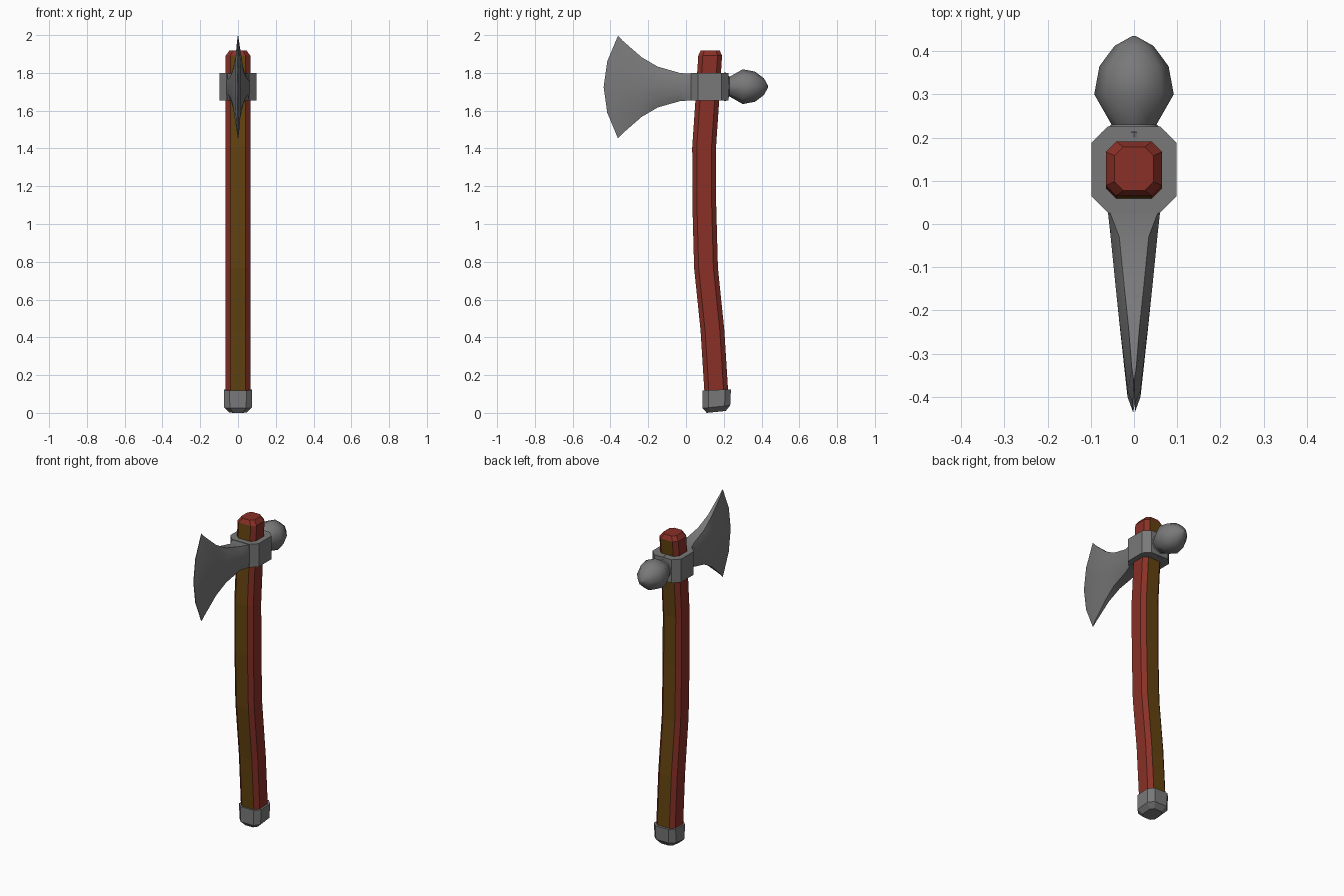
import bpy, bmesh, math
from mathutils import Vector

if "Cube" in bpy.data.objects:
    bpy.data.objects.remove(bpy.data.objects["Cube"])


def material(name, rgb):
    m = bpy.data.materials.new(name)
    m.diffuse_color = (*rgb, 1)
    m.use_nodes = True
    m.node_tree.nodes["Principled BSDF"].inputs["Base Color"].default_value = m.diffuse_color
    return m


RED = material("red wood", (0.25, 0.03, 0.02))
BROWN = material("brown wood", (0.125, 0.055, 0.005))
STEEL = material("grey steel", (0.19, 0.19, 0.19))


def loft(name, rings, mats, rule=None, smooth=None):
    """Skin a list of closed rings and cap both ends."""
    bm = bmesh.new()
    vs = [[bm.verts.new(p) for p in r] for r in rings]
    n = len(rings[0])
    for a, b in zip(vs, vs[1:]):
        for i in range(n):
            j = (i + 1) % n
            bm.faces.new((a[i], a[j], b[j], b[i]))
    bm.faces.new(vs[0])
    bm.faces.new(vs[-1])
    bmesh.ops.recalc_face_normals(bm, faces=bm.faces)
    if rule:
        for f in bm.faces:
            f.material_index = rule(f)
    me = bpy.data.meshes.new(name)
    bm.to_mesh(me)
    bm.free()
    for m in mats:
        me.materials.append(m)
    ob = bpy.data.objects.new(name, me)
    bpy.context.collection.objects.link(ob)
    if smooth:
        bpy.ops.object.select_all(action='DESELECT')
        ob.select_set(True)
        bpy.context.view_layer.objects.active = ob
        bpy.ops.object.shade_smooth_by_angle(angle=math.radians(smooth))
    return ob


def octagon(y, z, hx, hy, cut, tilt=0.0):
    """Chamfered rectangle centred on (0, y, z), sloping along y by tilt."""
    a, b = hx - cut, hy - cut
    pts = [(hx, -b), (hx, b), (a, hy), (-a, hy), (-hx, b), (-hx, -b), (-a, -hy), (a, -hy)]
    return [Vector((px, y + py, z + py * tilt)) for px, py in pts]


# curved handle: brown on the front and back faces, red elsewhere
path = [(0.163, 0.06), (0.16, 0.12), (0.14, 0.44), (0.106, 0.77),
        (0.097, 1.10), (0.096, 1.41), (0.113, 1.66), (0.128, 1.895)]
rings = [octagon(y, z, 0.065, 0.063, 0.024) for y, z in path]
rings.append(octagon(0.128, 1.922, 0.045, 0.05, 0.02))
loft("handle", rings, [RED, BROWN],
     lambda f: int(abs(f.normal.y) > 0.85 and abs(f.normal.z) < 0.4))

# pommel cap at the foot
loft("pommel", [octagon(0.16, 0.008, 0.045, 0.05, 0.02, 0.1),
                octagon(0.161, 0.035, 0.073, 0.073, 0.03, 0.1),
                octagon(0.163, 0.125, 0.075, 0.075, 0.03, 0.04)], [STEEL])

# collar around the handle
loft("collar", [octagon(0.126, z, 0.098, 0.1, 0.038) for z in (1.658, 1.802)], [STEEL])

# axe blade: stations of (centre y, tip y, half height, thick, edge thickness)
MID = 1.728
stations = [(0.06, 0.06, 0.071, 0.062, 0.062), (0.025, 0.025, 0.071, 0.06, 0.055),
            (-0.03, -0.03, 0.074, 0.054, 0.034), (-0.15, -0.15, 0.108, 0.042, 0.022),
            (-0.255, -0.235, 0.158, 0.031, 0.013), (-0.40, -0.335, 0.245, 0.015, 0.005),
            (-0.436, -0.36, 0.272, 0.002, 0.001)]
T = (-1, -0.5, 0, 0.5, 1)


def blade_ring(yc, yt, h, w, edge):
    side = [Vector((edge if abs(t) == 1 else w, yc + (yt - yc) * t * t, MID + h * t)) for t in T]
    return side + [Vector((-p.x, p.y, p.z)) for p in reversed(side)]


loft("blade", [blade_ring(*s) for s in stations], [STEEL], smooth=25)

# rounded hammer poll at the back
profile = [(0.20, 0.075), (0.212, 0.075), (0.23, 0.052), (0.30, 0.092), (0.365, 0.08),
           (0.412, 0.045), (0.435, 0.004)]
loft("hammer_poll", [[Vector((r * math.cos(k * math.pi / 4), y, MID + 0.002 + r * math.sin(k * math.pi / 4)))
                      for k in range(8)] for y, r in profile], [STEEL], smooth=40)

# stand exactly on the ground
bpy.context.view_layer.update()
low = min(v.co.z for o in bpy.data.objects for v in o.data.vertices)
for o in bpy.data.objects:
    o.location.z -= low
